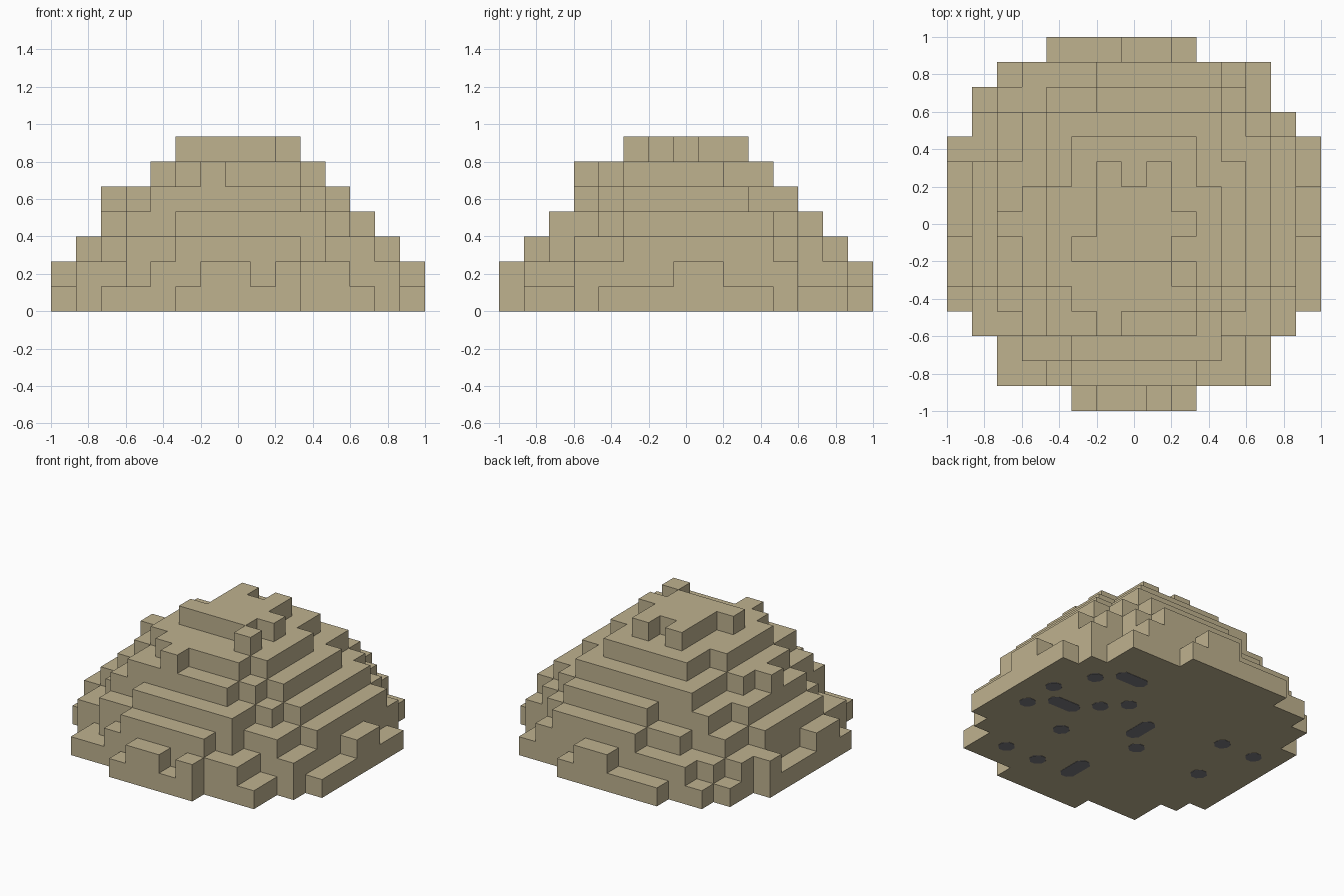
import bpy, bmesh
from mathutils import Vector

cube = bpy.data.objects.get("Cube")
if cube:
    bpy.data.objects.remove(cube, do_unlink=True)

GRID = 15
UNIT = 2 / GRID


def make_material(name, color):
    material = bpy.data.materials.new(name)
    material.use_nodes = True
    material.diffuse_color = color
    shader = material.node_tree.nodes["Principled BSDF"]
    shader.inputs["Base Color"].default_value = color
    shader.inputs["Roughness"].default_value = 1
    return material


def finish(bm, name, material):
    mesh = bpy.data.meshes.new(name)
    bm.to_mesh(mesh)
    bm.free()
    mesh.materials.append(material)
    part = bpy.data.objects.new(name, mesh)
    bpy.context.collection.objects.link(part)
    return part


sand = make_material("sand", (0.52, 0.445, 0.275, 1))
dark_gray = make_material("dark gray", (0.2, 0.2, 0.215, 1))

# Each layer is a union of cell blocks: first x, last x, first y, last y
ground = [(5, 9, 0, 0), (2, 12, 1, 13), (1, 13, 3, 11), (1, 1, 12, 12),
          (0, 14, 4, 10), (4, 9, 14, 14)]
skirt = [(6, 7, 0, 0), (9, 9, 0, 0), (4, 11, 1, 1), (3, 11, 2, 2),
         (1, 13, 3, 11), (0, 0, 5, 6), (0, 0, 10, 10), (14, 14, 7, 8),
         (3, 11, 12, 13), (2, 2, 12, 12), (7, 8, 14, 14)]
lower = [(5, 9, 1, 1), (3, 10, 2, 2), (3, 12, 3, 3), (2, 12, 4, 11),
         (1, 1, 5, 9), (13, 13, 5, 10), (4, 11, 12, 12), (6, 10, 13, 13)]
middle = [(5, 10, 2, 2), (3, 10, 3, 3), (3, 11, 4, 11), (2, 2, 5, 9),
          (12, 12, 5, 10), (6, 10, 12, 12)]
upper = [(4, 9, 3, 3), (4, 10, 4, 11), (3, 3, 5, 8), (2, 2, 7, 7),
         (11, 11, 5, 9)]
shoulder = [(5, 9, 4, 10), (4, 10, 5, 8), (6, 6, 3, 3)]
crown = [(6, 8, 6, 8), (6, 6, 9, 9), (8, 8, 9, 9), (5, 5, 6, 6),
         (9, 9, 7, 7), (9, 9, 5, 5)]

cells = set()
for level, blocks in enumerate([ground, skirt, lower, middle, upper, shoulder, crown]):
    for x0, x1, y0, y1 in blocks:
        cells |= {(x, y, level) for x in range(x0, x1 + 1) for y in range(y0, y1 + 1)}


def build_mound():
    """Stepped mound: only the faces between a filled and an empty cell."""
    bm = bmesh.new()
    corners = {}

    def corner(point):
        key = tuple(round(c) for c in point)
        if key not in corners:
            x, y, z = key
            corners[key] = bm.verts.new((x * UNIT - 1, y * UNIT - 1, z * UNIT))
        return corners[key]

    for cell in cells:
        for axis in range(3):
            for side in (-1, 1):
                normal = Vector((0, 0, 0))
                normal[axis] = side
                if tuple(int(c + n) for c, n in zip(cell, normal)) in cells:
                    continue
                u = Vector((0, 0, 0))
                u[(axis + 1) % 3] = 1
                v = normal.cross(u)
                middle_point = Vector(cell) + Vector((0.5, 0.5, 0.5)) + normal / 2
                bm.faces.new([corner(middle_point + (a * u + b * v) / 2)
                              for a, b in ((-1, -1), (1, -1), (1, 1), (-1, 1))])
    return finish(bm, "stepped_mound", sand)


build_mound()

# Dark spots on the underside: thin plates with clipped corners
spots = [(13, 13, 8, 8), (13, 13, 6, 6), (11, 12, 7, 7), (12, 12, 10, 10),
         (10, 11, 11, 11), (10, 10, 8, 8), (9, 9, 9, 9), (10, 10, 5, 5),
         (7, 7, 7, 8), (11, 11, 2, 2), (9, 9, 2, 2), (7, 7, 2, 3),
         (6, 6, 6, 6), (3, 3, 9, 9), (1, 1, 9, 9), (2, 2, 6, 6)]


def build_spots():
    bm = bmesh.new()
    inset, clip = 0.1, 0.25
    for x0, x1, y0, y1 in spots:
        a, b, c, d = x0 + inset, x1 + 1 - inset, y0 + inset, y1 + 1 - inset
        outline = [(a + clip, c), (b - clip, c), (b, c + clip), (b, d - clip),
                   (b - clip, d), (a + clip, d), (a, d - clip), (a, c + clip)]
        face = bm.faces.new([bm.verts.new((x * UNIT - 1, y * UNIT - 1, -0.002))
                             for x, y in outline])
        rim = bmesh.ops.extrude_face_region(bm, geom=[face])["geom"]
        bmesh.ops.translate(bm, vec=(0, 0, 0.004),
                            verts=[g for g in rim if isinstance(g, bmesh.types.BMVert)])
    bmesh.ops.recalc_face_normals(bm, faces=bm.faces)
    return finish(bm, "underside_spots", dark_gray)


build_spots()
